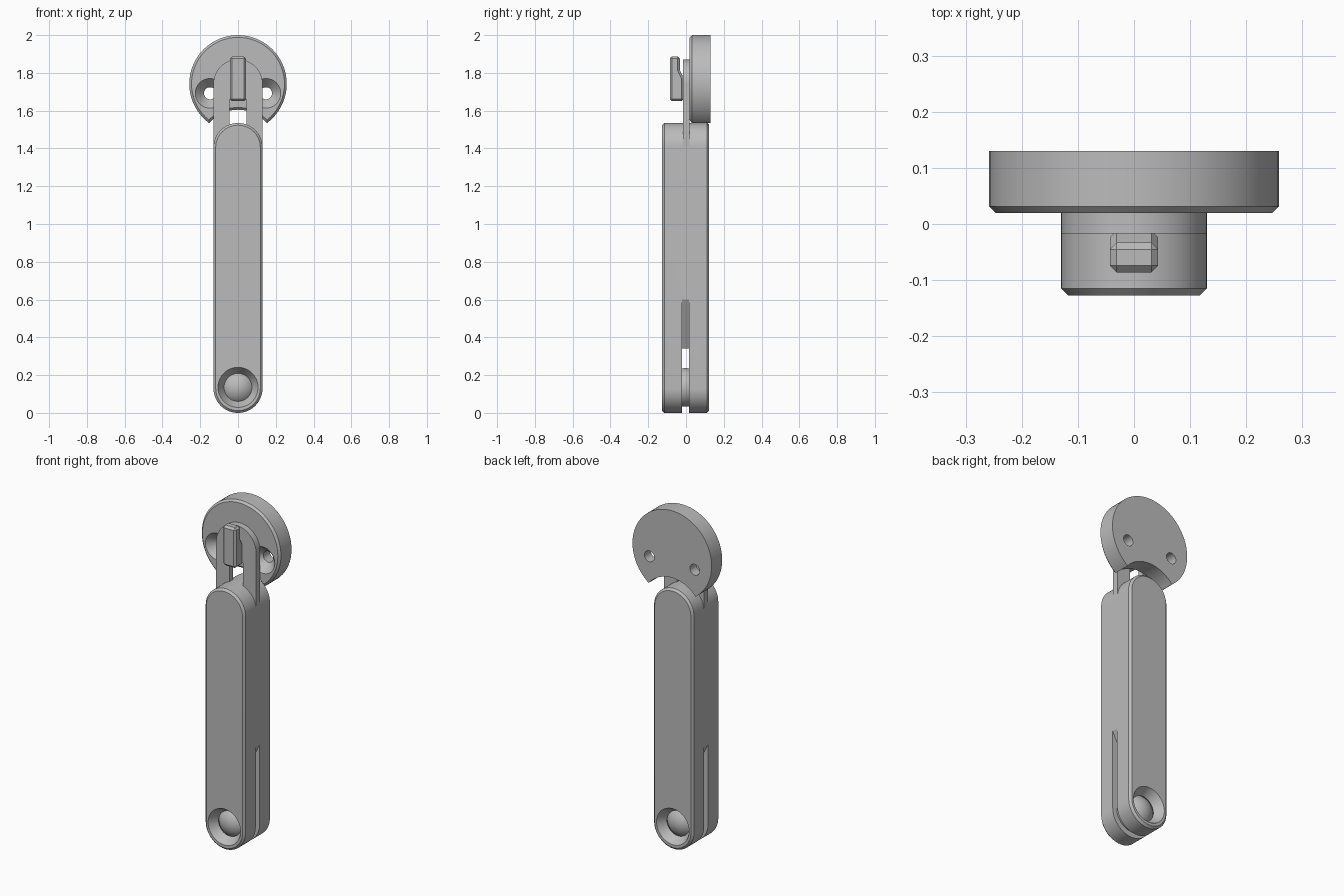
import bpy, bmesh, math
from mathutils import Matrix

cube = bpy.data.objects.get("Cube")
if cube:
    bpy.data.objects.remove(cube, do_unlink=True)

grey = bpy.data.materials.new("plain grey")
grey.use_nodes = True
COLOUR = (0.5, 0.5, 0.5, 1)
grey.diffuse_color = COLOUR
grey.node_tree.nodes["Principled BSDF"].inputs["Base Color"].default_value = COLOUR


def finish(name, bm):
    bmesh.ops.remove_doubles(bm, verts=bm.verts, dist=1e-5)
    bmesh.ops.recalc_face_normals(bm, faces=bm.faces)
    mesh = bpy.data.meshes.new(name)
    bm.to_mesh(mesh)
    bm.free()
    mesh.materials.append(grey)
    ob = bpy.data.objects.new(name, mesh)
    bpy.context.collection.objects.link(ob)
    return ob


def capsule(r, low, high, x=0, n=32):
    """Upright rounded outline; a circle when low equals high."""
    steps = [math.pi * i / n for i in range(n + 1)]
    return ([(x + r * math.cos(a), high + r * math.sin(a)) for a in steps] +
            [(x - r * math.cos(a), low - r * math.sin(a)) for a in steps])


def loft(name, rings):
    """Skin outlines (x, z) placed at successive depths y."""
    bm = bmesh.new()
    loops = [[bm.verts.new((x, y, z)) for x, z in pts] for y, pts in rings]
    n = len(loops[0])
    for a, b in zip(loops, loops[1:]):
        for i in range(n):
            j = (i + 1) % n
            bm.faces.new((a[i], a[j], b[j], b[i]))
    bm.faces.new(loops[0])
    bm.faces.new(loops[-1])
    return finish(name, bm)


def turned(name, x, z, profile):
    """Round part about a y axis, from (y, radius) pairs."""
    return loft(name, [(y, capsule(r, z, z, x)) for y, r in profile])


def prism(name, outline, half):
    """Extrude a (y, z) outline across x."""
    bm = bmesh.new()
    face = bm.faces.new([bm.verts.new((-half, y, z)) for y, z in outline])
    new = bmesh.ops.extrude_face_region(bm, geom=[face])["geom"]
    verts = [v for v in new if isinstance(v, bmesh.types.BMVert)]
    bmesh.ops.translate(bm, vec=(2 * half, 0, 0), verts=verts)
    return finish(name, bm)


def ball(name, r, centre):
    bm = bmesh.new()
    bmesh.ops.create_uvsphere(bm, u_segments=48, v_segments=32, radius=r,
                              matrix=Matrix.Translation(centre))
    return finish(name, bm)


def cut(ob, cutter):
    cutter.hide_render = True
    bpy.context.view_layer.objects.active = ob
    mod = ob.modifiers.new("cut", 'BOOLEAN')
    mod.operation, mod.solver, mod.object = 'DIFFERENCE', 'EXACT', cutter
    bpy.ops.object.modifier_apply(modifier=mod.name)
    bpy.data.objects.remove(cutter, do_unlink=True)


MID = -0.002      # depth centre of the handle
PIVOT = 0.135     # height of the lower ball
TOP = 1.405       # centre of the handle's upper rounding
HEAD = 1.742      # centre of the mounting disc
C = 0.012         # chamfer

# Handle with chamfered faces
handle = loft("handle", [(MID + y, capsule(0.13 - inset, 0.13, TOP))
                         for y, inset in ((-0.125, C), (-0.125 + C, 0),
                                          (0.125 - C, 0), (0.125, C))])

# Side slot with a peaked roof, open at the bottom
slot = [(-0.2, -0.1), (0.2, -0.1), (0.2, 0.74), (0, 0.34), (-0.2, 0.74)]
cut(handle, loft("slot_cutter", [(MID - 0.018, slot), (MID + 0.018, slot)]))

# Ball socket with flared openings on both faces
cut(handle, ball("socket_cutter", 0.104, (0, MID, PIVOT)))
for side in (-1, 1):
    cut(handle, turned("flare_cutter", 0, PIVOT,
                       [(MID + side * y, r) for y, r in
                        ((0.03, 0.073), (0.072, 0.073), (0.115, 0.1), (0.14, 0.115))]))
pivot_ball = ball("pivot_ball", 0.102, (0, MID, PIVOT))

# Forked tongue rising from the handle
outline = capsule(0.13, 1.42, HEAD)
tongue = loft("tongue", [(-0.017, outline), (0.0195, outline)])
gap = [(-0.045, 1.3), (0.045, 1.3), (0.045, 1.66), (-0.045, 1.66)]
cut(tongue, loft("gap_cutter", [(-0.1, gap), (0.1, gap)]))

# Mounting disc, notched around the handle, with countersunk screw holes
disc = turned("mounting_disc", 0, HEAD,
              [(0.0195, 0.258 - C), (0.0195 + C, 0.258), (0.13, 0.258)])
cut(disc, turned("notch_cutter", 0, TOP,
                 [(0.0075, 0.224), (0.0195 + C, 0.2), (0.2, 0.2)]))
for side in (-1, 1):
    cut(disc, turned("screw_cutter", side * 0.148, 1.692,
                     [(0.01, 0.087), (0.07, 0.032), (0.2, 0.032)]))

# Catch on the front of the tongue, with a relieved upper back
catch = prism("catch", [(-0.086, 1.65), (-0.012, 1.65), (-0.012, 1.775),
                        (-0.033, 1.815), (-0.033, 1.887), (-0.086, 1.887)], 0.043)
bevel = catch.modifiers.new("chamfer", 'BEVEL')
bevel.width, bevel.segments, bevel.limit_method = 0.012, 1, 'ANGLE'
bevel.angle_limit = math.radians(50)

# Smooth the round surfaces, keep chamfers crisp
for ob in (handle, pivot_ball, tongue, disc):
    bpy.ops.object.select_all(action='DESELECT')
    ob.select_set(True)
    bpy.context.view_layer.objects.active = ob
    bpy.ops.object.shade_smooth_by_angle(angle=math.radians(25))
